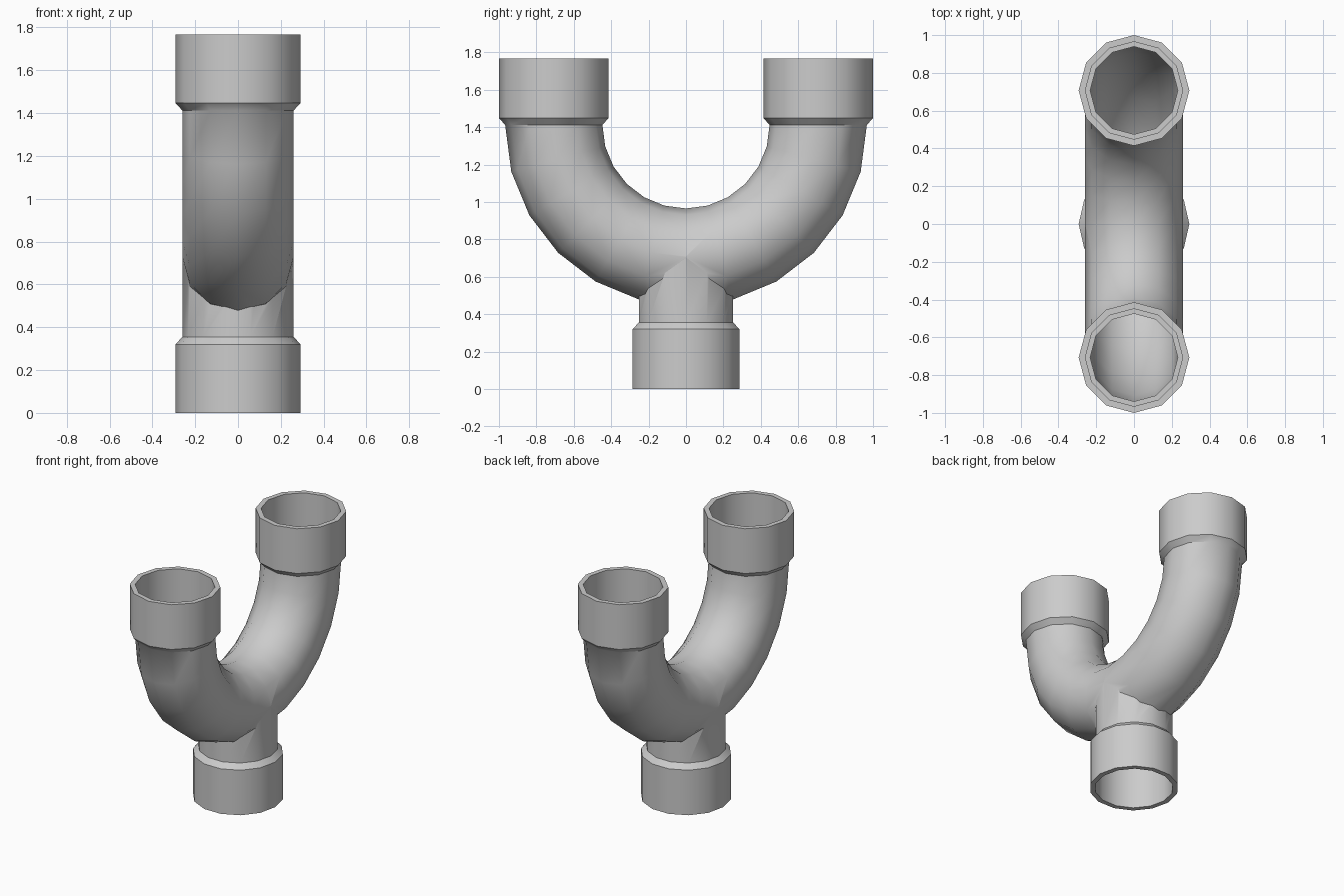
import bpy, bmesh
from math import pi, cos, sin, radians
from mathutils import Vector

if "Cube" in bpy.data.objects:
    bpy.data.objects.remove(bpy.data.objects["Cube"])

X, Y = Vector((1, 0, 0)), Vector((0, 1, 0))
BEND, Z0 = 0.707, 1.412          # bend radius and height of the bend centre


def loft(name, rings, sides):
    """Closed solid through rings of (centre, u axis, v axis, radius)."""
    bm = bmesh.new()
    loops = [[bm.verts.new(c + r * (u * cos(2 * pi * i / sides) + v * sin(2 * pi * i / sides)))
              for i in range(sides)] for c, u, v, r in rings]
    for a, b in zip(loops, loops[1:]):
        for i in range(sides):
            j = (i + 1) % sides
            bm.faces.new((a[i], a[j], b[j], b[i]))
    bm.faces.new(loops[0])
    bm.faces.new(loops[-1])
    bmesh.ops.recalc_face_normals(bm, faces=bm.faces)
    me = bpy.data.meshes.new(name)
    bm.to_mesh(me)
    bm.free()
    ob = bpy.data.objects.new(name, me)
    bpy.context.collection.objects.link(ob)
    return ob


def u_pipe(name, ends, radius):
    """U bend with (z, radius) rings on both upright legs."""
    def leg(s):
        return [(Vector((0, s * BEND, z)), Y * s, X, r) for z, r in ends]
    arc = []
    for k in range(13):
        a = radians(15 * k)
        d = Vector((0, cos(a), -sin(a)))
        arc.append((Vector((0, 0, Z0)) + d * BEND, d, X, radius))
    return loft(name, leg(1) + arc + leg(-1)[::-1], 12)


def stem(name, profile):
    return loft(name, [(Vector((0, 0, z)), X, Y, r) for z, r in profile], 14)


def combine(target, tool, op):
    m = target.modifiers.new(op, 'BOOLEAN')
    m.object, m.operation, m.solver = tool, op, 'EXACT'
    bpy.context.view_layer.objects.active = target
    bpy.ops.object.modifier_apply(modifier=m.name)
    bpy.data.objects.remove(tool)


# outer walls with socket collars
pipe = u_pipe("pipe_fitting", [(1.766, .293), (1.448, .293)], .26)
combine(pipe, stem("stem", [(0, .293), (.32, .293), (.355, .259), (.71, .259)]), 'UNION')

# hollow bores with wider sockets
combine(pipe, u_pipe("bend_bore", [(1.85, .258), (1.448, .258), (1.448, .232)], .232), 'DIFFERENCE')
combine(pipe, stem("stem_bore", [(-.1, .258), (.32, .258), (.32, .231), (.70, .231)]), 'DIFFERENCE')

# smooth walls, sharp collars
bpy.ops.object.select_all(action='DESELECT')
pipe.select_set(True)
bpy.context.view_layer.objects.active = pipe
bpy.ops.object.shade_smooth_by_angle(angle=radians(36))
